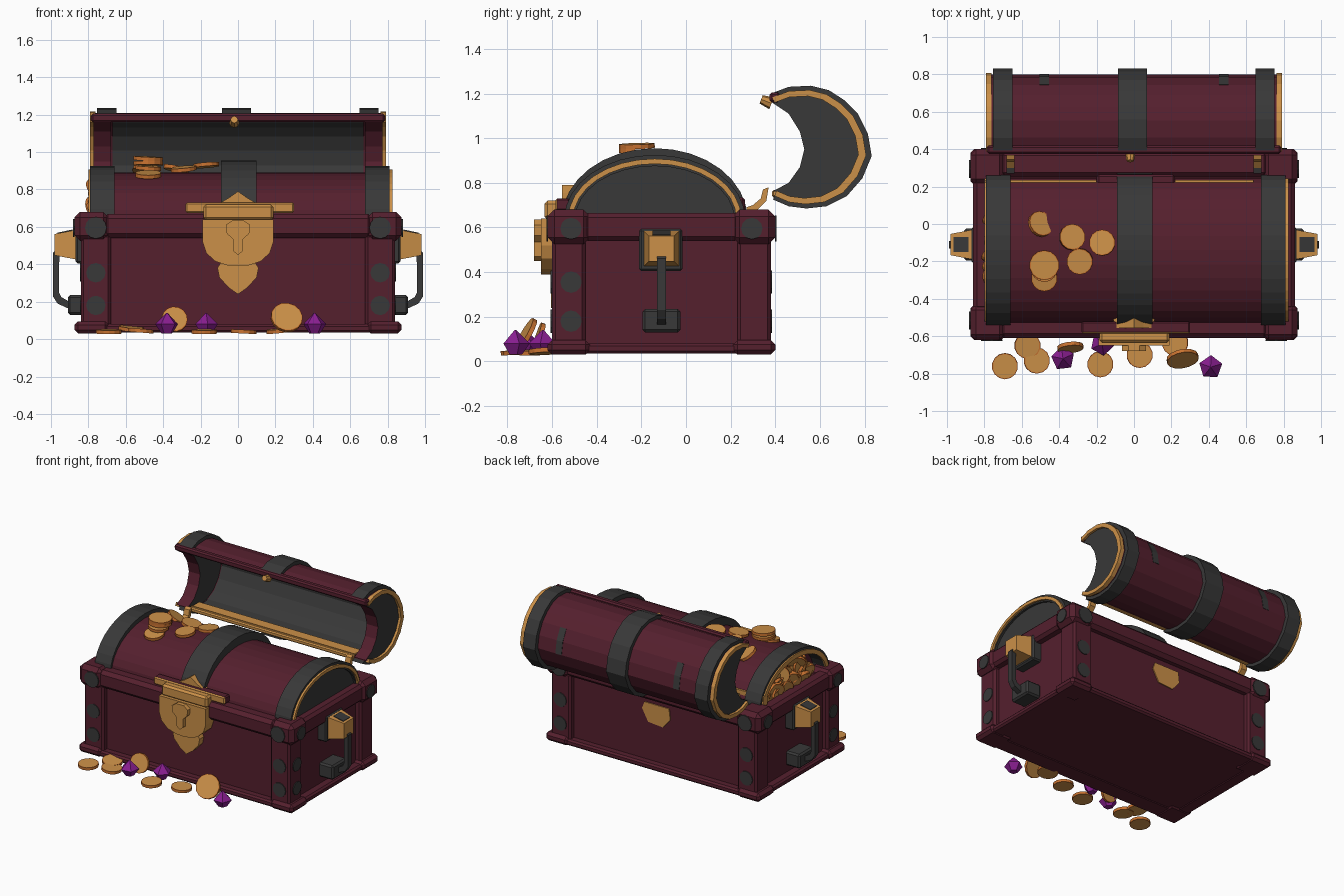
import bpy, bmesh, math, random
from mathutils import Matrix, Vector, Euler

if "Cube" in bpy.data.objects:
    bpy.data.objects.remove(bpy.data.objects["Cube"])

random.seed(4)

def material(name, r, g, b):
    m = bpy.data.materials.new(name)
    m.diffuse_color = (r, g, b, 1)
    m.use_nodes = True
    m.node_tree.nodes["Principled BSDF"].inputs["Base Color"].default_value = m.diffuse_color
    return m

WOOD = material("burgundy wood", .090, .014, .027)
GOLD = material("gold", .60, .28, .065)
IRON = material("dark iron", .04, .04, .04)
EDGE = material("orange coin edge", .58, .17, .03)
GEM = material("purple gem", .25, .013, .28)

def finish(name, bm, mats, rule=None):
    bmesh.ops.recalc_face_normals(bm, faces=bm.faces[:])
    bm.normal_update()
    if rule:
        for f in bm.faces:
            f.material_index = rule(f)
    me = bpy.data.meshes.new(name)
    bm.to_mesh(me)
    bm.free()
    for m in mats:
        me.materials.append(m)
    ob = bpy.data.objects.new(name, me)
    bpy.context.collection.objects.link(ob)
    return ob

def box(name, lo, hi, mats, bevel=0, rule=None):
    lo, hi = Vector(lo), Vector(hi)
    bm = bmesh.new()
    bmesh.ops.create_cube(bm, size=1)
    for v in bm.verts:
        v.co = Vector([(lo[i] + hi[i]) / 2 + v.co[i] * (hi[i] - lo[i]) for i in range(3)])
    if bevel:
        bmesh.ops.bevel(bm, geom=bm.edges[:], offset=bevel, segments=1, affect='EDGES', profile=.5)
    return finish(name, bm, mats if isinstance(mats, list) else [mats], rule)

def prism(name, pts, a, b, mats, axis='x', rule=None):
    # extrude an outline: (y, z) along x, or (x, z) along y
    bm = bmesh.new()
    put = (lambda p, t: (t, p[0], p[1])) if axis == 'x' else (lambda p, t: (p[0], t, p[1]))
    A = [bm.verts.new(put(p, a)) for p in pts]
    B = [bm.verts.new(put(p, b)) for p in pts]
    bm.faces.new(A)
    bm.faces.new(B[::-1])
    n = len(pts)
    for i in range(n):
        bm.faces.new((A[i], B[i], B[(i + 1) % n], A[(i + 1) % n]))
    return finish(name, bm, mats, rule)

def cylinder(name, c, r, h, mats, rot=(0, 0, 0), sides=16, r2=None, spin=0, rule=None):
    bm = bmesh.new()
    bmesh.ops.create_cone(bm, cap_ends=True, segments=sides, radius1=r, radius2=r if r2 is None else r2, depth=h)
    bm.transform(Matrix.Translation(c) @ Euler(rot).to_matrix().to_4x4() @ Matrix.Rotation(spin, 4, 'Z'))
    return finish(name, bm, mats, rule)

def coin(name, c, rot=(0, 0, 0), r=.07):
    # gold faces with an orange rim
    bm = bmesh.new()
    bmesh.ops.create_cone(bm, cap_ends=True, segments=14, radius1=r, radius2=r, depth=.02)
    caps = [f for f in bm.faces if len(f.verts) > 4]
    bmesh.ops.inset_region(bm, faces=caps, thickness=.006)
    for f in bm.faces:
        f.material_index = 0 if len(f.verts) > 4 else 1
    bm.transform(Matrix.Translation(c) @ Euler(rot).to_matrix().to_4x4())
    finish(name, bm, [GOLD, EDGE])

# --- box body, posts, rim and base
box("body", (-.80, -.555, .04), (.80, .335, .64), WOOD)
for y0, y1, n in ((-.61, -.47, "front"), (.25, .39, "back")):
    box(n + "_rim", (-.72, y0, .54), (.72, y1, .67), WOOD, .025)
    box(n + "_base", (-.85, y0, .035), (.85, y1, .08), WOOD, .012)
    yo = -.6 if n == "front" else .38
    s = 1 if n == "front" else -1
    for sx, side in ((-1, "left"), (1, "right")):
        def span(a, b):
            return min(sx * a, sx * b), max(sx * a, sx * b)
        x0, x1 = span(.68, .84)
        ya, yb = sorted((yo, yo + s * .15))
        box(f"{n}_{side}_post", (x0, ya, .06), (x1, yb, .56), WOOD, .015)
        x0, x1 = span(.69, .875)
        ya, yb = sorted((yo - s * .02, yo + s * .17))
        box(f"{n}_{side}_corner", (x0, ya, .525), (x1, yb, .68), WOOD, .03)
        box(f"{n}_{side}_foot", (x0, ya, .03), (x1, yb, .095), WOOD, .02)
        # round iron studs on post faces
        for z, big in ((.18, 0), (.355, 0), (.595, 1)):
            fy = yo - s * (.022 if big else .002)
            r = .058 if big else .052
            cylinder(f"{n}_{side}_stud", (sx * .76, fy, z), r, .008, [IRON], (math.pi / 2, 0, 0), 12)
            if n == "front" or big:
                fx = sx * (.877 if big else .842)
                cylinder(f"{n}_{side}_side_stud", (fx, yo + s * .085, z), .048, .008, [IRON], (0, math.pi / 2, 0), 12)
for sx, side in ((-1, "left"), (1, "right")):
    x0, x1 = sorted((sx * .76, sx * .86))
    box(side + "_rim", (x0, -.46, .54), (x1, .24, .665), WOOD, .02)
    box(side + "_base", (x0, -.46, .035), (x1, .24, .08), WOOD, .012)

# --- inner domed cover
def ell(a, b, n=16, c=(-.14, .64)):
    return [(c[0] - a * math.cos(math.pi * i / n), c[1] + b * math.sin(math.pi * i / n)) for i in range(n + 1)]

def ring(a, b, a2, b2):
    return ell(a, b) + ell(a2, b2)[::-1]

prism("dome", ell(.39, .252), -.69, .78, [WOOD])
prism("dome_end_panel", ell(.37, .24), .78, .795, [IRON])
prism("dome_band_left", ring(.405, .285, .355, .235), -.79, -.66, [IRON])
prism("dome_band_right", ring(.405, .285, .355, .235), .68, .81, [IRON])
prism("dome_band_middle", ring(.415, .315, .38, .24), -.09, .10, [IRON])
prism("dome_trim_left", ring(.388, .268, .355, .235), -.80, -.788, [GOLD])
prism("dome_trim_right", ring(.388, .268, .365, .245), .80, .825, [GOLD])
box("dome_front_flange", (-.28, -.585, .675), (.30, -.52, .73), [WOOD, GOLD], .008,
    lambda f: 1 if f.normal.y < -.5 and f.normal.z < .9 else 0)
box("dome_back_flange", (-.2, .19, .66), (.22, .265, .735), WOOD, .012)
for a, b in ((-.80, -.2), (.22, .64)):
    box("dome_back_trim", (a, .195, .66), (b, .236, .735), GOLD)

# --- coins filling the left end and lying on the dome
for i in range(30):
    t, k = random.uniform(.1, 3.04), math.sqrt(random.random())
    p = (-.735 - random.random() * .035, -.14 - .27 * k * math.cos(t), .66 + .16 * k * math.sin(t))
    coin("pile_coin", p, (random.uniform(-.6, .6), 1.2 + random.uniform(-.5, .5), random.uniform(-.6, .6)), .062)
for x, y, z, rx, ry in ((-.50, 0, .885, -.35, .5), (-.48, -.22, .965, .03, .05), (-.48, -.22, .94, -.05, 0),
                        (-.48, -.24, .915, .05, .06), (-.48, -.29, .88, .2, 0), (-.33, -.07, .91, -.12, .2),
                        (-.29, -.20, .91, .1, -.1), (-.17, -.10, .93, -.08, -.08)):
    coin("dome_coin", (x, y, z), (rx, ry, 0), .08 if z > .935 else .07)

# --- open lid: C-shaped section
OUT = [(.38, 1.20), (.46, 1.23), (.56, 1.235), (.64, 1.215), (.71, 1.17), (.77, 1.11), (.815, 1.02), (.832, .92),
       (.79, .82), (.72, .74), (.63, .695), (.54, .685), (.46, .695), (.39, .725)]
IN = [(.385, 1.16), (.46, 1.11), (.51, 1.03), (.53, .95), (.51, .87), (.46, .80), (.385, .76)]

def sc(k):
    return [(.48 + (y - .48) * k, .96 + (z - .96) * k) for y, z in OUT]

def shell(k1, k2, i=0, j=14):
    return sc(k1)[i:j] + sc(k2)[i:j][::-1]

prism("lid_shell", shell(.91, .84), -.775, .775, [WOOD])
prism("lid_lining", shell(.84, .82), -.67, .67, [IRON])
prism("lid_lining_trim", shell(.825, .80, 11, 14), -.67, .67, [GOLD])
for n, a, b in (("left", -.755, -.65), ("middle", -.085, .07), ("right", .65, .75)):
    prism(f"lid_band_{n}", shell(1, .89), a, b, [IRON])
for sx, side in ((-1, "left"), (1, "right")):
    prism(f"lid_end_{side}", sc(.85) + IN[::-1], sx * .68, sx * .772, [WOOD, IRON],
          rule=lambda f: 1 if abs(f.normal.x) > .7 else 0)
    prism(f"lid_trim_{side}", shell(.93, .83), sx * .762, sx * .79, [GOLD])
    # iron streak on the back of the lid
    prism(f"lid_streak_{side}", shell(.918, .90, 5, 8), sx * .455, sx * .505, [IRON])
box("lid_front_lip", (-.785, .375, 1.16), (.785, .42, 1.205), WOOD, .01)
box("lid_back_lip_trim", (-.67, .385, .735), (.67, .50, .768), GOLD, .008)
cylinder("lid_catch", (-.02, .36, 1.165), .028, .05, [GOLD], (1.2, 0, 0), 8, r2=.02)
# hinges: iron foot, gold arm
HINGE = [(.27, .665), (.32, .68), (.36, .72), (.37, .78), (.345, .77), (.335, .73), (.30, .70), (.27, .69)]
for x in (-.66, .66):
    prism("hinge", HINGE, x - .022, x + .022, [GOLD, IRON],
          rule=lambda f: 1 if f.calc_center_median().z < .695 else 0)

# --- front lock
def mirrored(half):
    return half + [(-x, z) for x, z in half[::-1] if x > 1e-4]

box("lock_hasp", (-.185, -.635, .635), (.19, -.545, .72), GOLD, .014)
prism("lock_shield", mirrored([(.19, .64), (.19, .52), (.17, .46), (.12, .415), (.06, .395), (0, .39)]),
      -.65, -.55, [GOLD], 'y')
prism("lock_tip", mirrored([(.08, .43), (.11, .38), (.10, .33), (.05, .275), (0, .24)]), -.605, -.55, [GOLD], 'y')
prism("lock_boss", mirrored([(.03, .635), (.065, .61), (.06, .565), (.028, .535), (.025, .47), (0, .45)]),
      -.68, -.645, [GOLD], 'y')
prism("band_buckle", mirrored([(.11, .72), (.05, .755), (.0, .79)]), -.555, -.50, [GOLD], 'y')
# back plate
prism("back_plate", [(-.10, .50), (.10, .50), (.12, .45), (.07, .36), (-.05, .35), (-.11, .42)], .33, .342, [GOLD], 'y')

# --- side handles
for sx, side in ((-1, "left"), (1, "right")):
    x0, x1 = sorted((sx * .79, sx * .868))
    box(side + "_handle_plate", (x0, -.21, .405), (x1, -.015, .595), IRON, .01)
    cylinder(side + "_handle_mount", (sx * .922, -.11, .505), .113, .12, [GOLD], (0, sx * math.pi / 2, 0), 4,
             r2=.08, spin=math.pi / 4)
    x0, x1 = sorted((sx * .885, sx * .965))
    # iron inlay on the mount's sloped top
    prism(side + "_mount_inlay", [(sx * .885, .575), (sx * .965, .558), (sx * .965, .569), (sx * .885, .586)],
          -.15, -.07, [IRON], 'y')
    x0, x1 = sorted((sx * .79, sx * .91))
    box(side + "_handle_foot", (x0, -.195, .13), (x1, -.025, .235), IRON, .012)
    prism(side + "_handle_bar", [(sx * x, z) for x, z in ((.955, .50), (.99, .46), (.99, .23), (.965, .19), (.91, .165),
          (.86, .165), (.86, .20), (.91, .205), (.945, .225), (.957, .25))], -.13, -.09, [IRON], 'y')

# --- loose treasure in front
for x, y, z, rx, ry in ((-.69, -.76, .04, .05, 0), (-.57, -.65, .055, .1, .1), (-.52, -.73, .045, 0, .08),
                        (-.18, -.75, .04, .05, 0), (.03, -.70, .04, 0, .05), (.22, -.635, .045, .05, -.1),
                        (-.34, -.66, .105, 1.25, .3)):
    coin("ground_coin", (x, y, z), (rx, ry, 0))
coin("leaning_coin", (.26, -.72, .115), (1.05, .15, .1), .086)
# five-sided gems
for x, y, z in ((-.38, -.72, .08), (-.17, -.64, .08), (.41, -.765, .08)):
    cylinder("gem_top", (x, y, z + .03), .064, .06, [GEM], sides=5, r2=.004, spin=x * 3)
    cylinder("gem_bottom", (x, y, z - .025), .03, .05, [GEM], sides=5, r2=.064, spin=x * 3)
